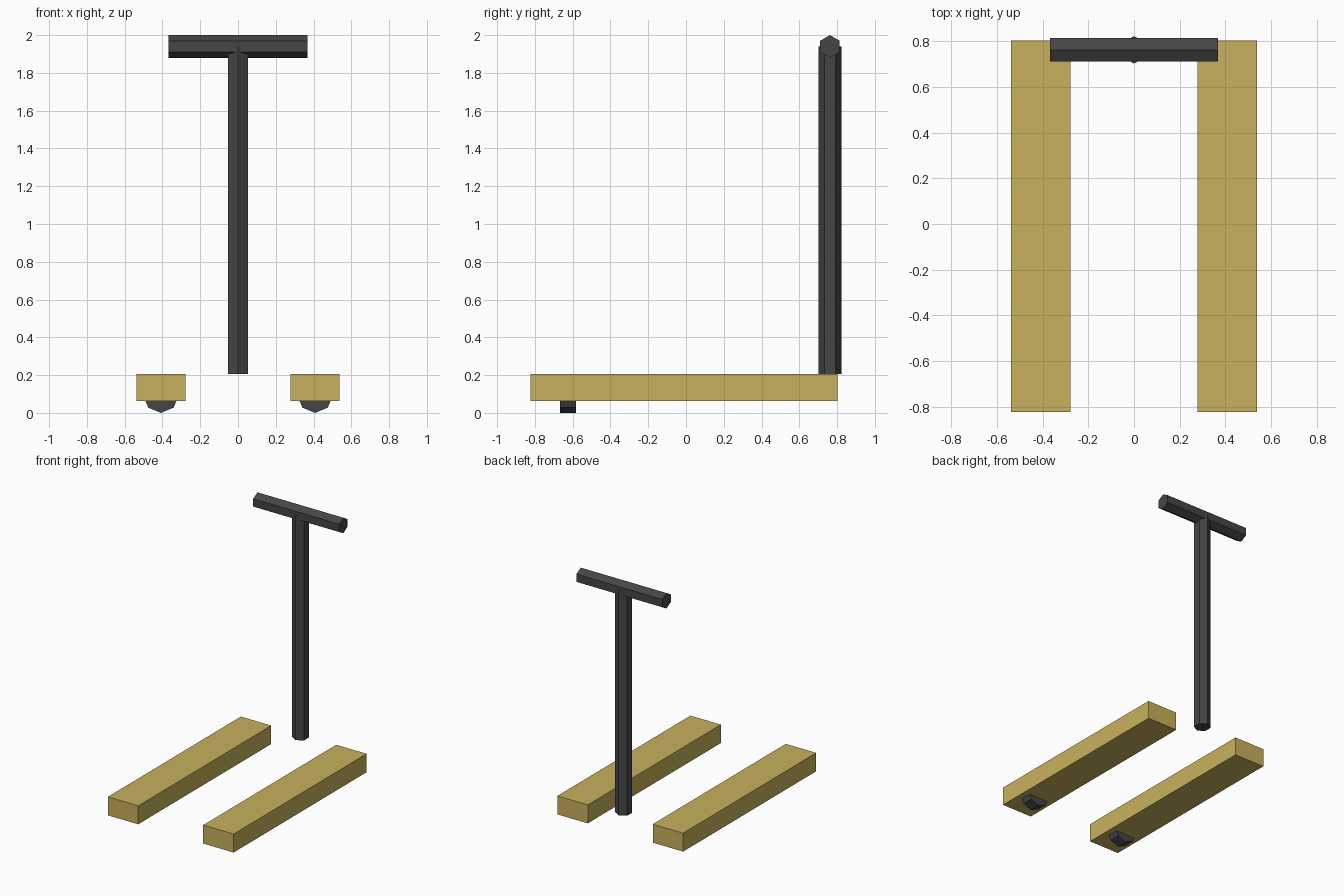
import bpy, bmesh
from math import cos, sin, pi
from mathutils import Vector

if "Cube" in bpy.data.objects:
    bpy.data.objects.remove(bpy.data.objects["Cube"])


def material(name, rgb):
    m = bpy.data.materials.new(name)
    m.diffuse_color = (*rgb, 1)
    m.use_nodes = True
    m.node_tree.nodes["Principled BSDF"].inputs["Base Color"].default_value = m.diffuse_color
    return m


WOOD = material("tan wood", (0.58, 0.44, 0.11))
DARK = material("dark grey", (0.06, 0.06, 0.06))


def prism(name, profile, start, sweep, u, v, mat):
    """Sweep a 2D profile (in directions u, v) from start along sweep."""
    start, sweep, u, v = map(Vector, (start, sweep, u, v))
    bm = bmesh.new()
    base = bm.faces.new([bm.verts.new(start + u * a + v * b) for a, b in profile])
    ext = bmesh.ops.extrude_face_region(bm, geom=[base], use_keep_orig=True)
    moved = [g for g in ext["geom"] if isinstance(g, bmesh.types.BMVert)]
    bmesh.ops.translate(bm, verts=moved, vec=sweep)
    bmesh.ops.recalc_face_normals(bm, faces=bm.faces)
    mesh = bpy.data.meshes.new(name)
    bm.to_mesh(mesh)
    bm.free()
    mesh.materials.append(mat)
    obj = bpy.data.objects.new(name, mesh)
    bpy.context.collection.objects.link(obj)
    return obj


def ring(n, r):
    # regular polygon with a corner pointing along v
    return [(r * sin(2 * pi * i / n), r * cos(2 * pi * i / n)) for i in range(n)]


X, Y, Z = (1, 0, 0), (0, 1, 0), (0, 0, 1)

# Foot boards, each with one low-poly wheel sunk into its underside
board = [(-0.13, 0.062), (0.13, 0.062), (0.13, 0.205), (-0.13, 0.205)]
for side, x in (("left", -0.408), ("right", 0.408)):
    prism(side + "_board", board, (x, -0.822, 0), (0, 1.625, 0), X, Z, WOOD)
    prism(side + "_wheel", ring(8, 0.095), (x, -0.668, 0.095), (0, 0.086, 0), X, Z, DARK)

# Hexagonal upright pole and crossbar
prism("upright_pole", ring(6, 0.06), (0, 0.762, 0.205), (0, 0, 1.735), X, Y, DARK)
prism("crossbar", ring(6, 0.06), (-0.367, 0.762, 1.94), (0.734, 0, 0), Y, Z, DARK)
